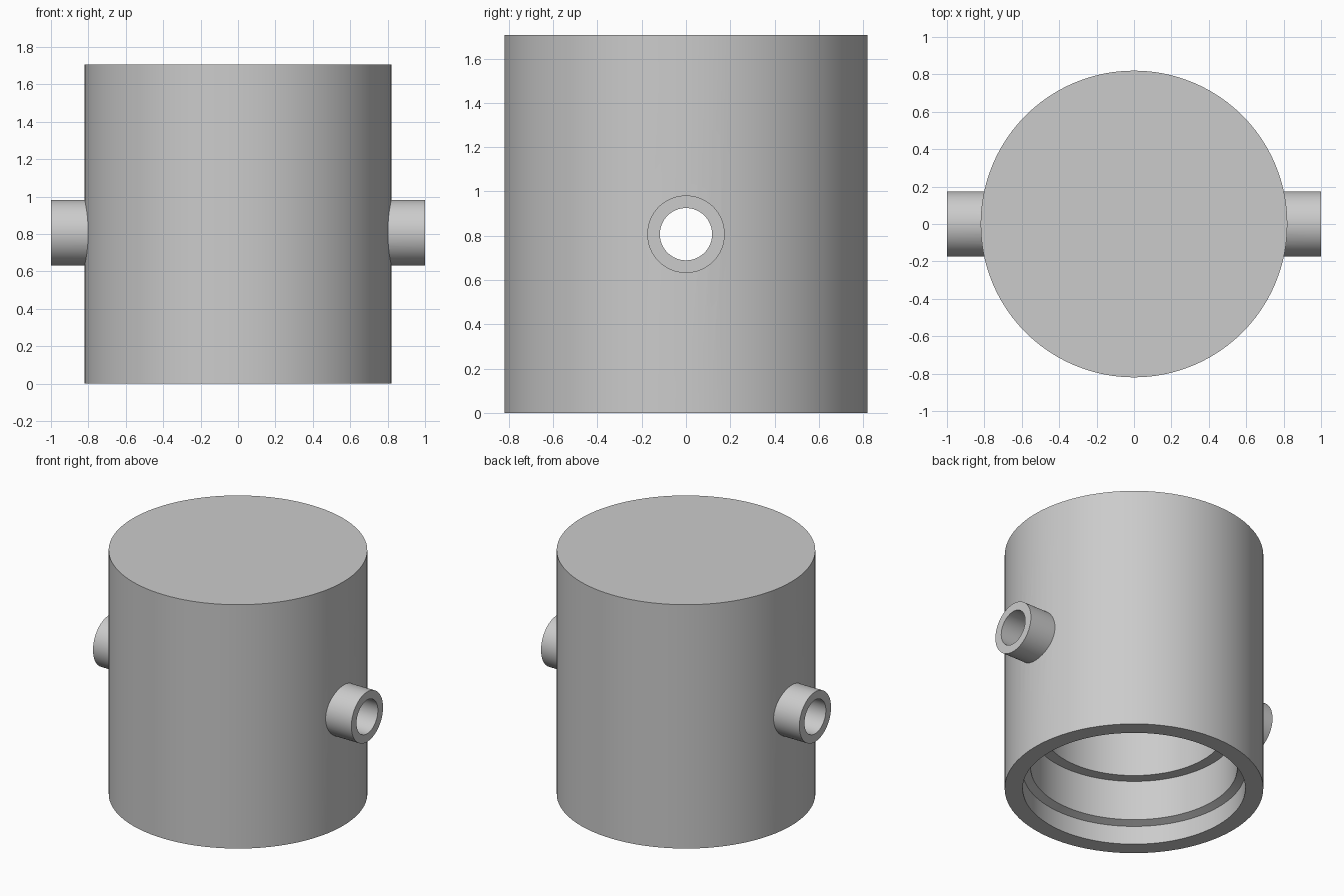
import bpy, bmesh, math
from mathutils import Matrix

cube = bpy.data.objects.get("Cube")
if cube:
    bpy.data.objects.remove(cube, do_unlink=True)

# Single plain grey
grey = bpy.data.materials.new("plain_grey")
grey.use_nodes = True
color = (0.6, 0.6, 0.6, 1)
grey.diffuse_color = color
grey.node_tree.nodes["Principled BSDF"].inputs["Base Color"].default_value = color

PORT_Z = 0.807
OUTER_R, PORT_R, BORE_R = 0.82, 0.175, 0.118


def add_object(name, bm):
    bmesh.ops.recalc_face_normals(bm, faces=bm.faces)
    mesh = bpy.data.meshes.new(name)
    bm.to_mesh(mesh)
    bm.free()
    mesh.materials.append(grey)
    obj = bpy.data.objects.new(name, mesh)
    bpy.context.collection.objects.link(obj)
    return obj


def lathe(name, profile, steps=96):
    bm = bmesh.new()
    verts = [bm.verts.new((r, 0, z)) for r, z in profile]
    edges = [bm.edges.new(pair) for pair in zip(verts, verts[1:])]
    bmesh.ops.spin(bm, geom=verts + edges, axis=(0, 0, 1), cent=(0, 0, 0),
                   angle=math.tau, steps=steps)
    bmesh.ops.remove_doubles(bm, verts=bm.verts, dist=1e-4)
    # Merge each flat end cap into one face
    for z in (profile[0][1], profile[-1][1]):
        cap = [f for f in bm.faces if all(abs(v.co.z - z) < 1e-4 for v in f.verts)]
        bmesh.ops.dissolve_faces(bm, faces=cap)
    return add_object(name, bm)


def x_cylinder(name, radius, x0, x1):
    bm = bmesh.new()
    place = Matrix.Translation(((x0 + x1) / 2, 0, PORT_Z)) @ Matrix.Rotation(math.pi / 2, 4, 'Y')
    bmesh.ops.create_cone(bm, cap_ends=True, segments=64, radius1=radius,
                          radius2=radius, depth=x1 - x0, matrix=place)
    return add_object(name, bm)


def combine(target, other, operation):
    mod = target.modifiers.new(operation.lower(), 'BOOLEAN')
    mod.operation, mod.object, mod.solver = operation, other, 'EXACT'
    bpy.context.view_layer.objects.active = target
    bpy.ops.object.modifier_apply(modifier=mod.name)
    bpy.data.objects.remove(other, do_unlink=True)


# Cup: closed top, stepped cavity open at the bottom
housing = lathe("housing", [
    (0, 1.706), (OUTER_R, 1.706), (OUTER_R, 0), (0.706, 0), (0.706, 0.13),
    (0.655, 0.15), (0.655, 0.43), (0.58, 0.43), (0.58, 1.47), (0, 1.47)])

# Side ports with one bore running through both
for name, x0, x1 in (("left_port", 0.7, 1), ("right_port", -1, -0.7)):
    combine(housing, x_cylinder(name, PORT_R, x0, x1), 'UNION')
combine(housing, x_cylinder("bore_cutter", BORE_R, -1.1, 1.1), 'DIFFERENCE')

bpy.ops.object.select_all(action='DESELECT')
housing.select_set(True)
bpy.context.view_layer.objects.active = housing
bpy.ops.object.shade_smooth_by_angle(angle=math.radians(20))
